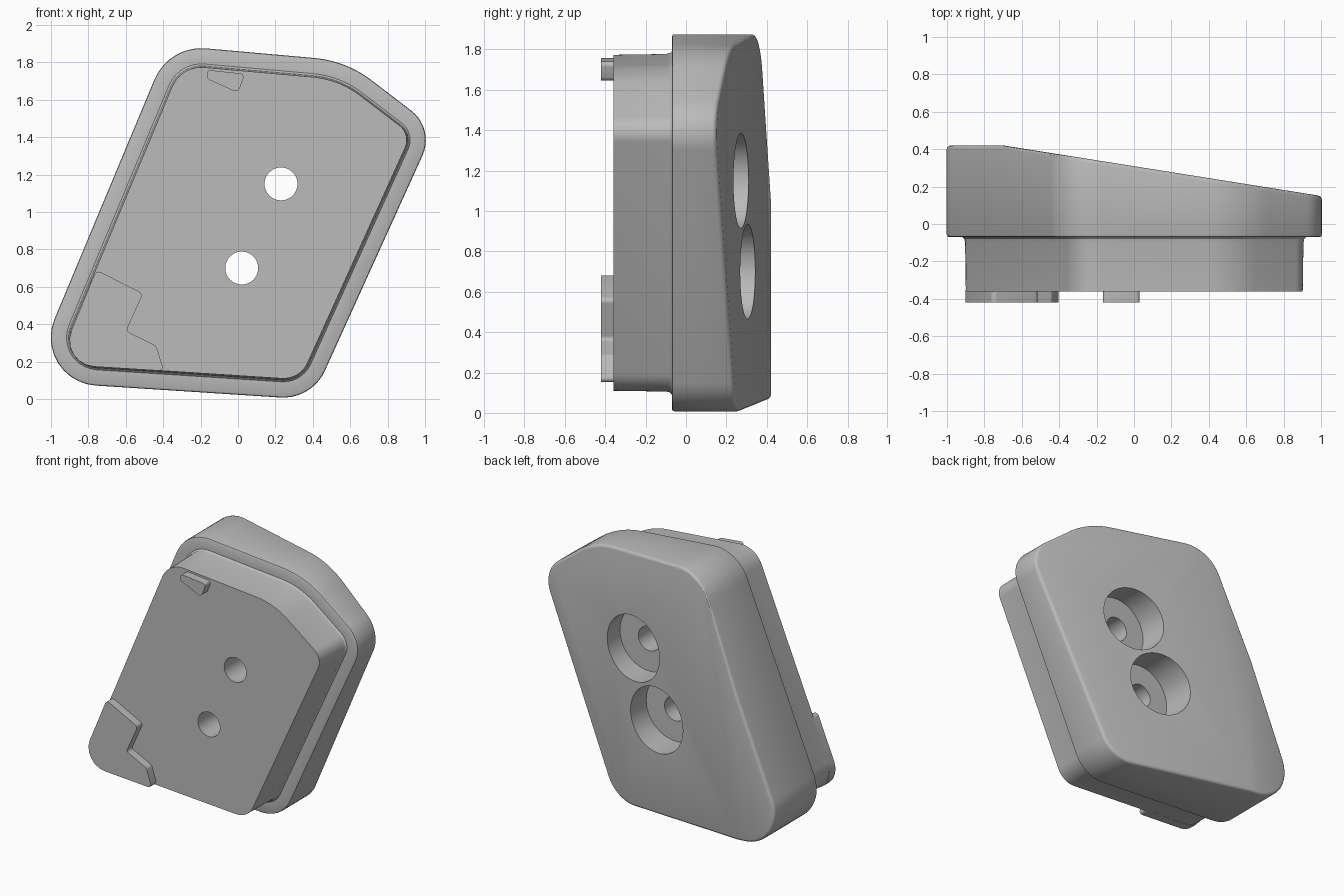
import bpy, bmesh, math
from mathutils import Vector

cube = bpy.data.objects.get("Cube")
if cube:
    bpy.data.objects.remove(cube, do_unlink=True)

grey = bpy.data.materials.new("plain_grey")
grey.use_nodes = True
grey.diffuse_color = (0.5, 0.5, 0.5, 1)
grey.node_tree.nodes["Principled BSDF"].inputs["Base Color"].default_value = grey.diffuse_color


def outline(corners, inset=0.0, steps=10):
    """Rounded polygon in x, z; corners are (x, z, radius)."""
    pts = []
    n = len(corners)
    for i, (x, z, r) in enumerate(corners):
        p = Vector((x, z))
        u = (Vector(corners[i - 1][:2]) - p).normalized()
        v = (Vector(corners[(i + 1) % n][:2]) - p).normalized()
        half = u.angle(v) / 2
        centre = p + (u + v).normalized() * r / math.sin(half)
        d1 = (p + u * r / math.tan(half) - centre).normalized()
        d2 = (p + v * r / math.tan(half) - centre).normalized()
        for k in range(steps + 1):
            pts.append(centre + d1.slerp(d2, k / steps) * (r - inset))
    return pts


def loft(corners, layers, steps=10):
    """Solid made of stacked outlines; layers are (inset, y)."""
    bm = bmesh.new()
    rings = [[bm.verts.new((p.x, y, p.y)) for p in outline(corners, inset, steps)]
             for inset, y in layers]
    for a, b in zip(rings, rings[1:]):
        for i in range(len(a)):
            j = (i + 1) % len(a)
            bm.faces.new((a[i], a[j], b[j], b[i]))
    bm.faces.new(rings[0])
    bm.faces.new(rings[-1])
    bmesh.ops.recalc_face_normals(bm, faces=bm.faces)
    return bm


def finish(bm, name):
    mesh = bpy.data.meshes.new(name)
    bm.to_mesh(mesh)
    bm.free()
    mesh.materials.append(grey)
    ob = bpy.data.objects.new(name, mesh)
    bpy.context.collection.objects.link(ob)
    return ob


def activate(ob):
    bpy.ops.object.select_all(action="DESELECT")
    ob.select_set(True)
    bpy.context.view_layer.objects.active = ob


def slice_back(bm, point, normal):
    cut = bmesh.ops.bisect_plane(bm, geom=bm.verts[:] + bm.edges[:] + bm.faces[:], dist=1e-5,
                                 plane_co=point, plane_no=normal, clear_outer=True)
    edges = [e for e in cut["geom_cut"] if isinstance(e, bmesh.types.BMEdge)]
    bmesh.ops.holes_fill(bm, edges=edges, sides=0)


# Body: narrower front plug, small fillet, wide flange
body_corners = [(-1.12, 0.095, 0.257), (-0.37, 1.892, 0.273), (0.578, 1.808, 0.59),
                (1.052, 1.446, 0.2), (0.395, -0.003, 0.245)]
bm = loft(body_corners, [(0.102, -0.36), (0.098, -0.1), (0.094, -0.08), (0.084, -0.07),
                         (0.012, -0.07), (0.003, -0.066), (0, -0.055), (0, 0.7)])

# Sloping back with a flat strip along one side, and a softened rim
slice_back(bm, (0, 0.309, 0), (0.159, 1, 0))
slice_back(bm, (0, 0.42, 0), (0, 1, 0))
bmesh.ops.recalc_face_normals(bm, faces=bm.faces)
rim = [e for e in bm.edges if len(e.link_faces) == 2
       and min(v.co.y for v in e.verts) > 0.1 and e.calc_face_angle() > 1]
bmesh.ops.bevel(bm, geom=rim, offset=0.02, segments=3, profile=0.5, affect="EDGES")
body = finish(bm, "body")

# Two through holes with wide counterbores opening at the back
for x, z in [(0.23, 1.15), (0.02, 0.7)]:
    for radius, y0, y1 in [(0.235, 0.09, 0.8), (0.088, -0.6, 0.3)]:
        bpy.ops.mesh.primitive_cylinder_add(vertices=48, radius=radius, depth=y1 - y0,
                                            location=(x, (y0 + y1) / 2, z),
                                            rotation=(math.pi / 2, 0, 0))
        cutter = bpy.context.object
        cutter.hide_render = True
        mod = body.modifiers.new("hole", "BOOLEAN")
        mod.operation = "DIFFERENCE"
        mod.solver = "EXACT"
        mod.object = cutter
        activate(body)
        bpy.ops.object.modifier_apply(modifier=mod.name)
        bpy.data.objects.remove(cutter, do_unlink=True)

# Raised locating tabs on the front face
lower_tab = finish(loft([(-0.965, 0.185, 0.14), (-0.757, 0.69, 0.025), (-0.508, 0.563, 0.025),
                         (-0.598, 0.363, 0.02), (-0.438, 0.285, 0.03), (-0.395, 0.15, 0.02)],
                        [(0, -0.42), (0, -0.35)], 6), "lower_tab")
upper_tab = finish(loft([(-0.172, 1.76, 0.02), (0.038, 1.738, 0.02), (0, 1.637, 0.025),
                         (-0.162, 1.71, 0.015)],
                        [(0, -0.42), (0, -0.35)], 6), "upper_tab")

for ob in (body, lower_tab, upper_tab):
    activate(ob)
    bpy.ops.object.shade_smooth_by_angle(angle=math.radians(32))
